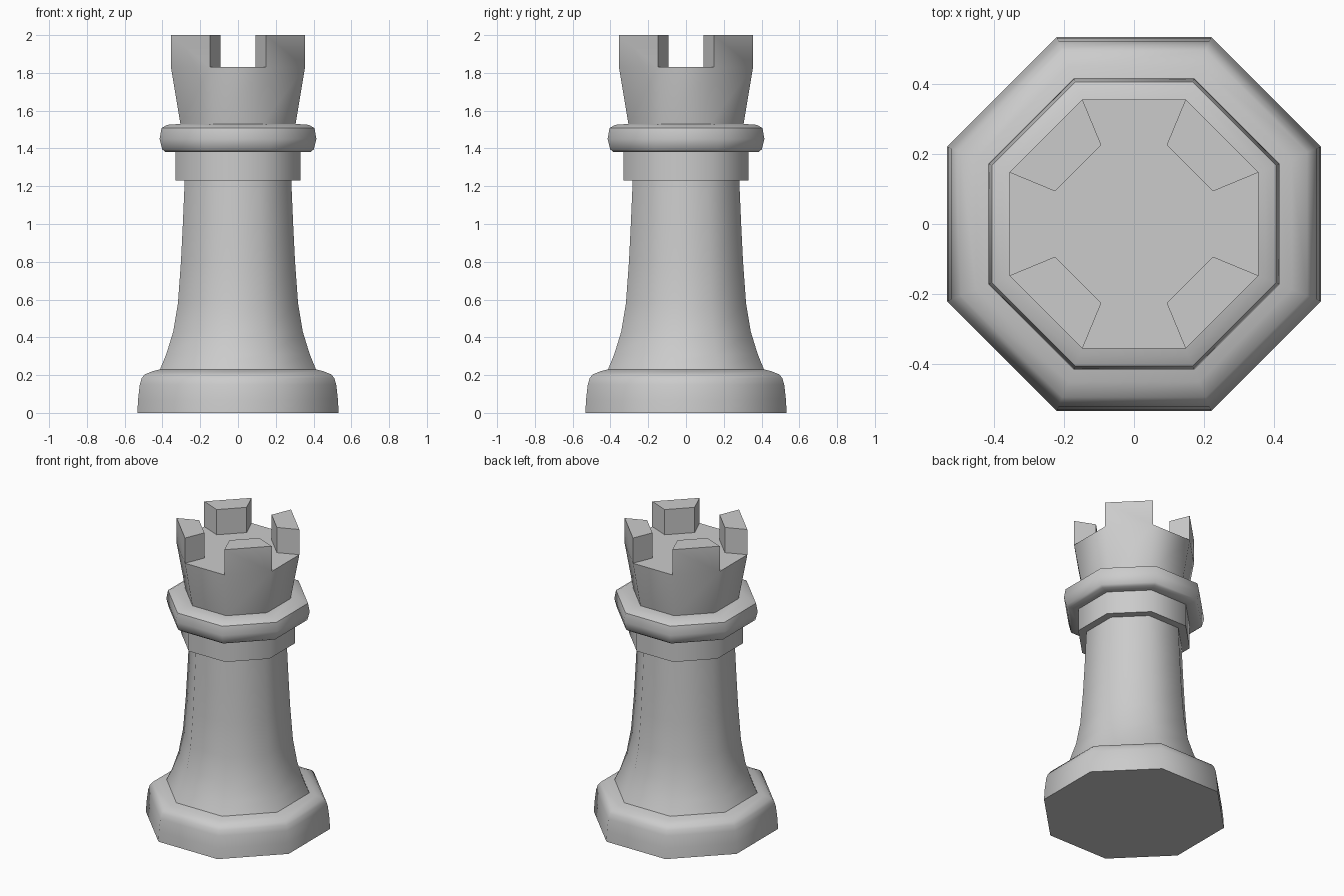
import bpy, bmesh
from math import pi, cos, sin, radians

if "Cube" in bpy.data.objects:
    bpy.data.objects.remove(bpy.data.objects["Cube"])

SIDES = 8
# Outline from bottom to top: (distance to flat side, height)
profile = [
    # foot
    (0.533, 0.0), (0.529, 0.07), (0.52, 0.15), (0.51, 0.183), (0.494, 0.204),
    (0.45, 0.221), (0.413, 0.23),
    # flared shaft
    (0.38, 0.31), (0.343, 0.43), (0.318, 0.58), (0.302, 0.80), (0.292, 1.0), (0.282, 1.23),
    # collar
    (0.33, 1.23), (0.33, 1.382),
    # rounded ring
    (0.385, 1.382), (0.401, 1.395), (0.415, 1.45), (0.405, 1.508), (0.375, 1.525), (0.305, 1.53),
    # flared head and its flat roof
    (0.355, 1.83), (0.225, 1.83),
]

bm = bmesh.new()


def ring(apothem, z):
    r = apothem / cos(pi / SIDES)
    return [bm.verts.new((r * cos((i + 0.5) * 2 * pi / SIDES),
                          r * sin((i + 0.5) * 2 * pi / SIDES), z)) for i in range(SIDES)]


def band(lower, upper):
    return [bm.faces.new((lower[i], lower[(i + 1) % SIDES],
                          upper[(i + 1) % SIDES], upper[i])) for i in range(SIDES)]


# Octagonal turned body
rings = [ring(a, z) for a, z in profile]
bm.faces.new(rings[0][::-1])
for low, high in zip(rings, rings[1:]):
    roof_band = band(low, high)
bm.faces.new(rings[-1])

# Battlements: raise the diagonal roof segments
raised = bmesh.ops.extrude_discrete_faces(bm, faces=roof_band[::2])["faces"]
for face in raised:
    bmesh.ops.translate(bm, verts=face.verts, vec=(0, 0, 0.17))
bmesh.ops.remove_doubles(bm, verts=bm.verts[:], dist=0.0005)
bmesh.ops.recalc_face_normals(bm, faces=bm.faces[:])

mesh = bpy.data.meshes.new("castle_tower")
bm.to_mesh(mesh)
bm.free()
tower = bpy.data.objects.new("castle_tower", mesh)
bpy.context.collection.objects.link(tower)
bpy.context.view_layer.objects.active = tower
tower.select_set(True)
bpy.ops.object.shade_smooth_by_angle(angle=radians(50))
